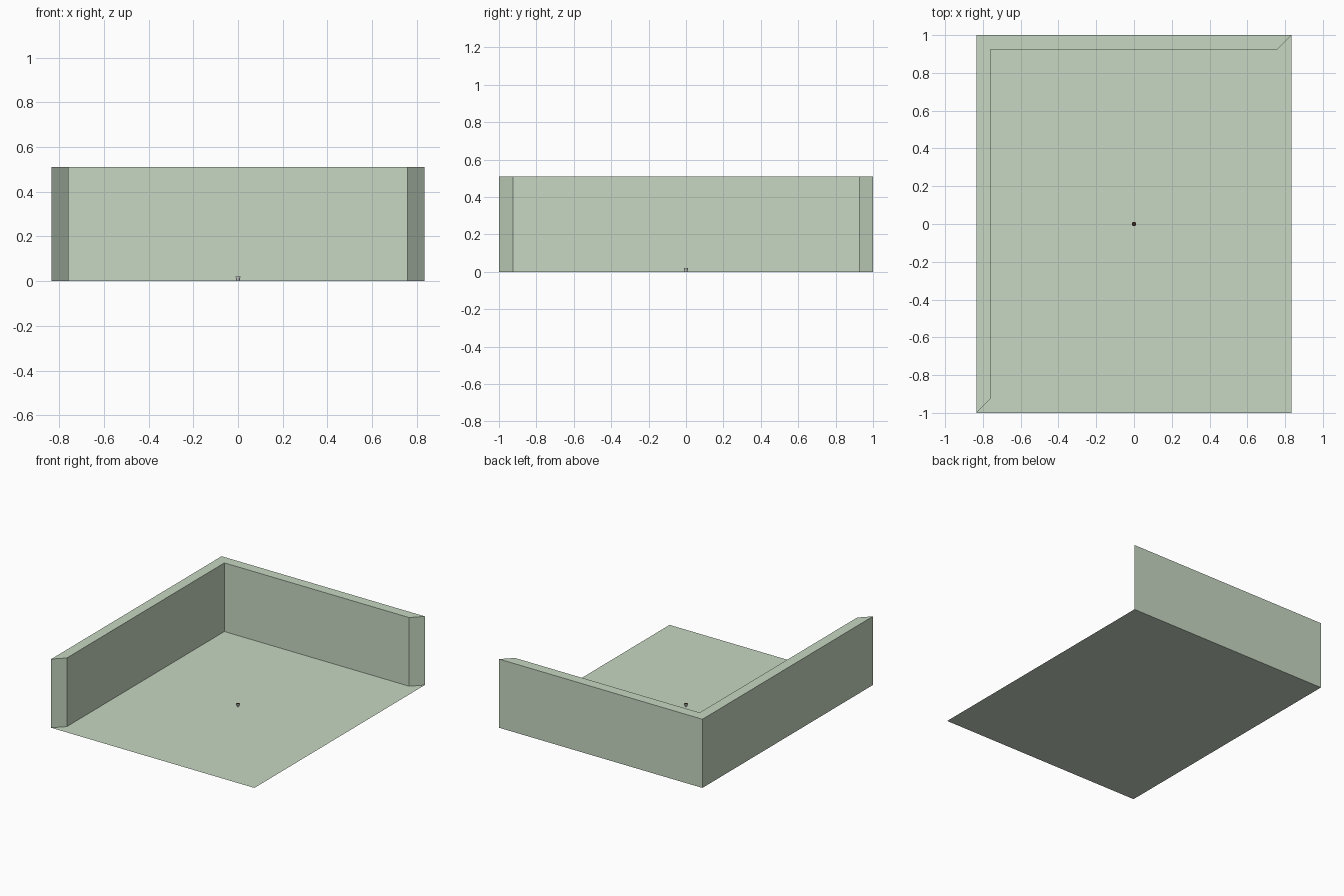
import bpy, bmesh
from mathutils import Matrix

if "Cube" in bpy.data.objects:
    bpy.data.objects.remove(bpy.data.objects["Cube"])

X, Y, H, T = 0.835, 1.0, 0.51, 0.076


def material(name, color):
    m = bpy.data.materials.new(name)
    m.diffuse_color = color
    m.use_nodes = True
    m.node_tree.nodes["Principled BSDF"].inputs["Base Color"].default_value = m.diffuse_color
    return m


def finish(name, bm, mat=None):
    bmesh.ops.recalc_face_normals(bm, faces=bm.faces)
    me = bpy.data.meshes.new(name)
    bm.to_mesh(me)
    bm.free()
    ob = bpy.data.objects.new(name, me)
    bpy.context.collection.objects.link(ob)
    if mat:
        me.materials.append(mat)
    return ob


def prism(name, outline, height, mat):
    bm = bmesh.new()
    face = bm.faces.new([bm.verts.new((x, y, 0)) for x, y in outline])
    if height:
        ext = bmesh.ops.extrude_face_region(bm, geom=[face], use_keep_orig=True)
        verts = [v for v in ext["geom"] if isinstance(v, bmesh.types.BMVert)]
        bmesh.ops.translate(bm, verts=verts, vec=(0, 0, height))
    return finish(name, bm, mat)


def cone(name, r1, r2, z1, z2, mat, sides=16):
    bm = bmesh.new()
    bmesh.ops.create_cone(bm, cap_ends=True, segments=sides, radius1=r1, radius2=r2,
                          depth=z2 - z1, matrix=Matrix.Translation((0, 0, (z1 + z2) / 2)))
    return finish(name, bm, mat)


green = material("pale_green", (0.57, 0.68, 0.54, 1))
soil = material("dark_soil", (0.05, 0.02, 0.015, 1))

# Single-sheet floor
prism("floor", [(-X, -Y), (X, -Y), (X, Y), (-X, Y)], 0, green)

# L-shaped wall with mitred ends
prism("walls", [(-X, -Y), (-X + T, -Y + T), (-X + T, Y - T),
                (X - T, Y - T), (X, Y), (-X, Y)], H, green)

# Tiny potted plant in the middle of the room
cone("pot", 0.007, 0.010, 0, 0.016, None)
cone("pot_rim", 0.012, 0.012, 0.016, 0.021, None)
cone("soil", 0.0105, 0.0105, 0.0205, 0.0215, soil)
cone("stem", 0.0012, 0.0006, 0.021, 0.039, None, 6)
